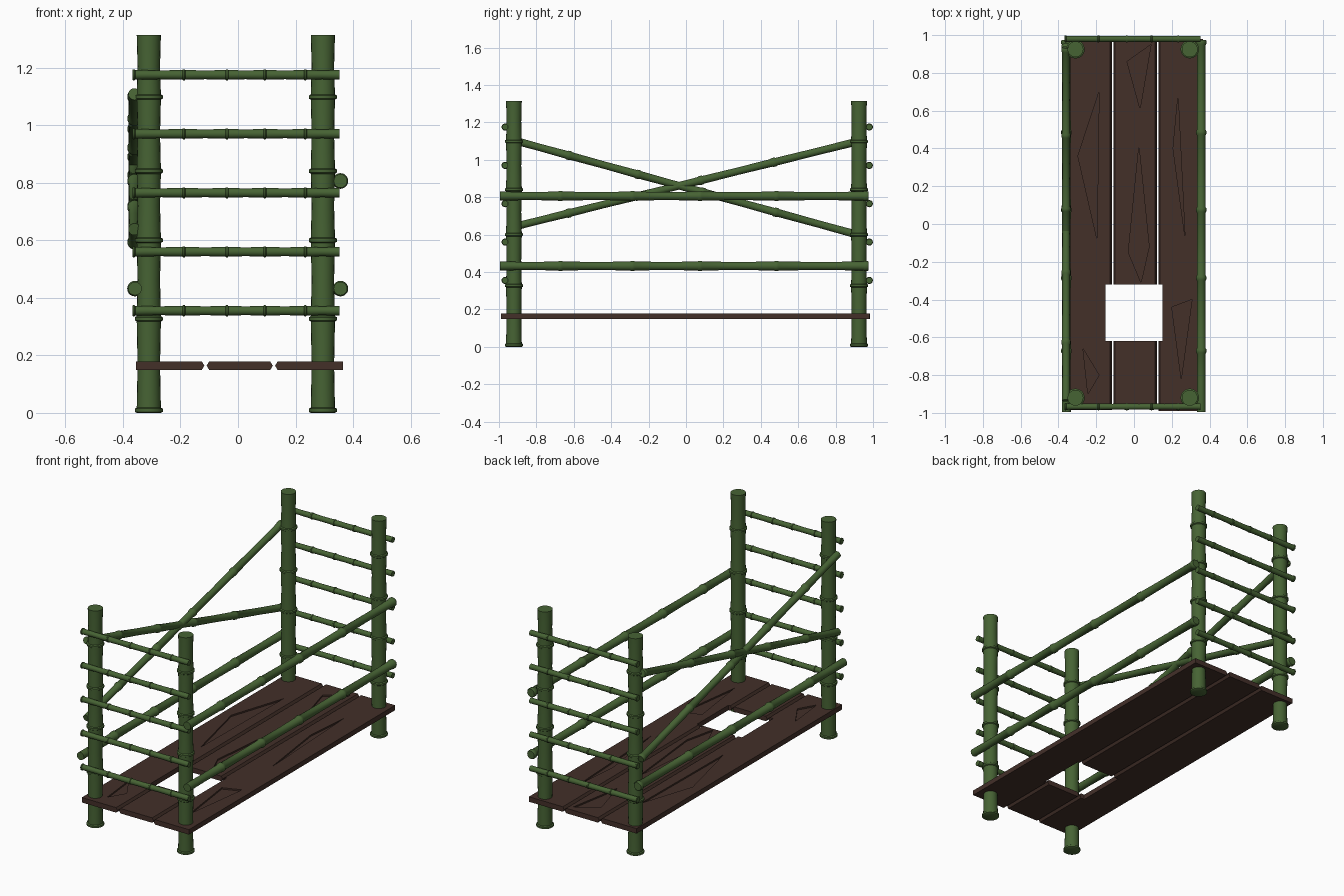
import bpy
import bmesh
import math
from mathutils import Vector

cube = bpy.data.objects.get("Cube")
if cube:
    bpy.data.objects.remove(cube, do_unlink=True)


def material(name, color):
    m = bpy.data.materials.new(name)
    m.use_nodes = True
    m.diffuse_color = color
    bsdf = next(n for n in m.node_tree.nodes if n.type == 'BSDF_PRINCIPLED')
    bsdf.inputs["Base Color"].default_value = color
    return m


GREEN = material("bamboo green", (0.062, 0.125, 0.034, 1))
BROWN = material("dark brown wood", (0.056, 0.029, 0.022, 1))
SIDES = 20
NODES = (0.165, 0.361, 0.544, 0.752)


def add_object(name, bm, mat):
    bmesh.ops.recalc_face_normals(bm, faces=bm.faces)
    mesh = bpy.data.meshes.new(name)
    bm.to_mesh(mesh)
    bm.free()
    if mat:
        mesh.materials.append(mat)
    ob = bpy.data.objects.new(name, mesh)
    bpy.context.collection.objects.link(ob)
    return ob


def cane_profile():
    """(position along the cane, radius factor): waisted segments, raised joints."""
    pts = [(0, 1.0)]
    start = 0
    for node in NODES + (0.994,):
        pts += [((start + node) / 2, 0.93), (node - 0.008, 1.0),
                (node - 0.005, 1.16), (node + 0.003, 1.16), (node + 0.006, 1.0)]
        start = node
    return pts


canes = []


def cane(name, start, end, radius):
    """Lathed bamboo cane, with its flared foot at the end point."""
    start, end = Vector(start), Vector(end)
    axis = end - start
    turn = axis.to_track_quat('Z', 'Y')
    bm = bmesh.new()
    rings = []
    for t, r in cane_profile():
        ring = []
        for i in range(SIDES):
            a = math.tau * i / SIDES
            offset = turn @ Vector((math.cos(a), math.sin(a), 0))
            ring.append(bm.verts.new(start + axis * t + offset * radius * r))
        rings.append(ring)
    for a, b in zip(rings, rings[1:]):
        for i in range(SIDES):
            j = (i + 1) % SIDES
            bm.faces.new((a[i], a[j], b[j], b[i]))
    bm.faces.new(rings[0])
    bm.faces.new(rings[-1])
    canes.append(add_object(name, bm, GREEN))


def prism(bm, outline, low, high):
    """Vertical prism over an xy outline."""
    bottom = [bm.verts.new((x, y, low)) for x, y in outline]
    top = [bm.verts.new((x, y, high)) for x, y in outline]
    bm.faces.new(bottom)
    bm.faces.new(top)
    n = len(outline)
    for i in range(n):
        j = (i + 1) % n
        bm.faces.new((bottom[i], bottom[j], top[j], top[i]))


# Corner posts
for side, x in (("right", -0.31), ("left", 0.295)):
    for place, y in (("front", -0.92), ("back", 0.925)):
        cane(f"{place}_{side}_post", (x, y, 1.313), (x, y, 0), 0.042)

# Ladder rungs at both ends
for place, y in (("front", -0.967), ("back", 0.98)):
    for i in range(5):
        z = 0.355 + i * 0.205
        cane(f"{place}_rung_{i + 1}", (0.352, y, z), (-0.367, y, z), 0.0165)

# Side rails
for name, x, z in (("left_lower_rail", 0.356, 0.432),
                   ("left_upper_rail", 0.356, 0.806),
                   ("right_lower_rail", -0.358, 0.432)):
    cane(name, (x, -0.995, z), (x, 0.975, z), 0.0235)

# Crossed braces
cane("falling_brace", (-0.36, -0.935, 1.108), (-0.36, 0.95, 0.59), 0.021)
cane("rising_brace", (-0.36, -0.935, 0.638), (-0.36, 0.935, 1.102), 0.021)

# Cutter: square hatch and carved grain facets
LOW, HIGH = 0.149, 0.179
grain = (
    ((-0.185, 0.70), (-0.297, 0.36), (-0.196, -0.08)),
    ((0.09, 0.95), (-0.037, 0.86), (0.032, 0.61)),
    ((0.026, 0.41), (-0.03, -0.15), (0.037, -0.31), (0.08, -0.12)),
    ((0.233, 0.68), (0.207, 0.40), (0.27, -0.07)),
    ((0.307, -0.40), (0.20, -0.44), (0.25, -0.82)),
    ((-0.27, -0.66), (-0.185, -0.80), (-0.244, -0.90)),
)
bm = bmesh.new()
for outline in grain:
    prism(bm, outline, HIGH - 0.009, HIGH + 0.05)
prism(bm, ((-0.15, -0.62), (0.15, -0.62), (0.15, -0.32), (-0.15, -0.32)), 0, 0.3)
cutter = add_object("deck_cutter", bm, None)
cutter.hide_render = True


# Deck boards, with pointed edges along the gaps
def board(name, x0, x1, y0, y1, point_left, point_right):
    mid = (LOW + HIGH) / 2
    c = 0.009
    l, r = c * point_left, c * point_right
    section = [(x0 + l, LOW), (x1 - r, LOW)]
    if point_right:
        section.append((x1, mid))
    section += [(x1 - r, HIGH), (x0 + l, HIGH)]
    if point_left:
        section.append((x0, mid))
    bm = bmesh.new()
    face = bm.faces.new([bm.verts.new((x, y0, z)) for x, z in section])
    new = bmesh.ops.extrude_face_region(bm, geom=[face])["geom"]
    bmesh.ops.translate(bm, vec=(0, y1 - y0, 0),
                        verts=[v for v in new if isinstance(v, bmesh.types.BMVert)])
    ob = add_object(name, bm, BROWN)
    cut = ob.modifiers.new("carving", 'BOOLEAN')
    cut.operation = 'DIFFERENCE'
    cut.solver = 'EXACT'
    cut.object = cutter
    return ob


boards = [
    board("right_board", -0.355, -0.117, -0.985, 0.98, False, True),
    board("middle_board", -0.109, 0.121, -0.98, 0.985, True, True),
    board("left_board", 0.129, 0.365, -0.99, 0.98, True, False),
]

# Bake the cuts and drop the cutter
bpy.context.view_layer.update()
graph = bpy.context.evaluated_depsgraph_get()
for ob in boards:
    baked = bpy.data.meshes.new_from_object(ob.evaluated_get(graph))
    ob.modifiers.clear()
    ob.data = baked
    baked.materials.clear()
    baked.materials.append(BROWN)
    for p in baked.polygons:
        p.material_index = 0
bpy.data.objects.remove(cutter, do_unlink=True)

# Smooth the canes
bpy.ops.object.select_all(action='DESELECT')
for ob in canes:
    ob.select_set(True)
bpy.context.view_layer.objects.active = canes[0]
bpy.ops.object.shade_smooth_by_angle(angle=math.radians(35))
